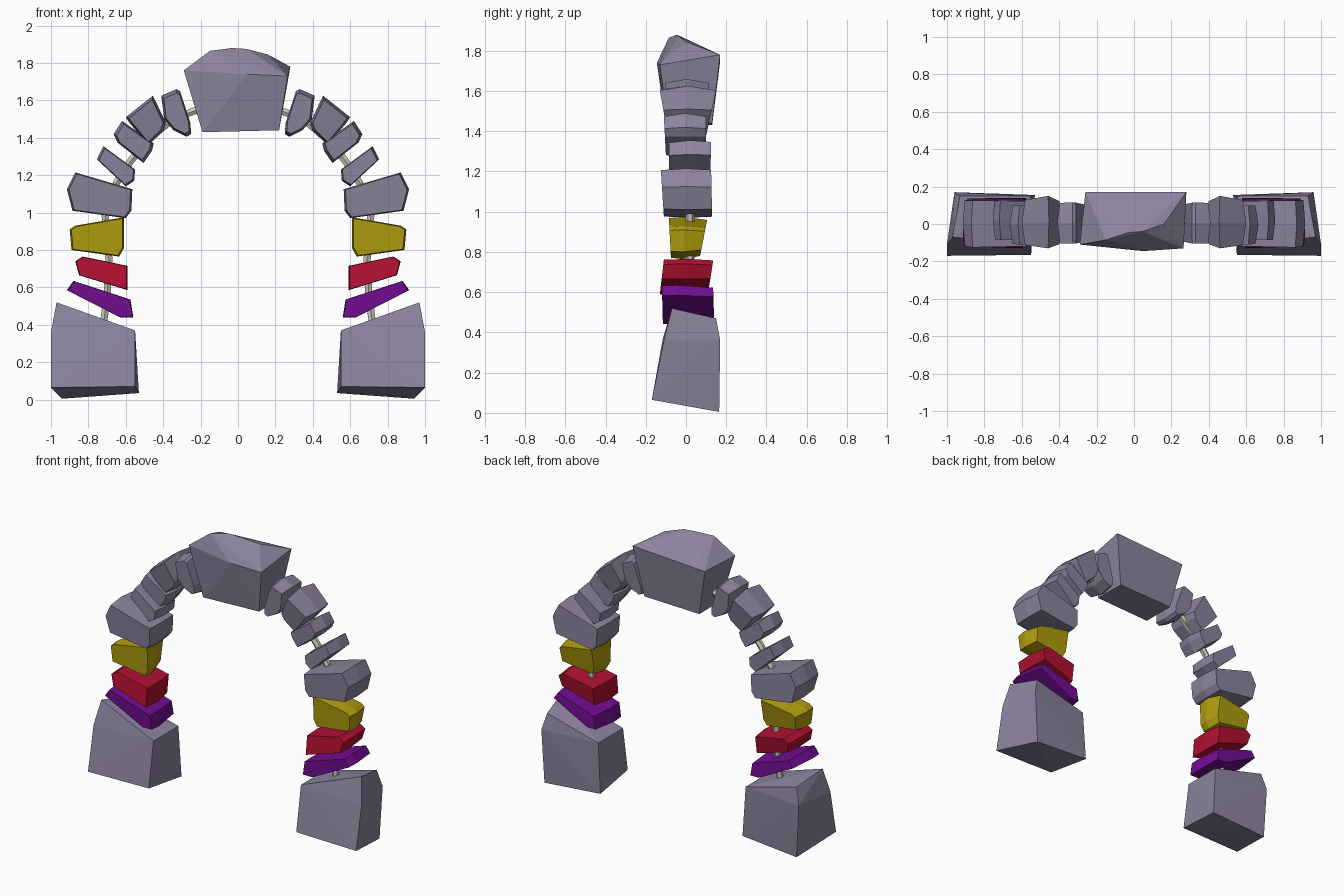
import bpy, bmesh, math


def material(name, rgb):
    m = bpy.data.materials.new(name)
    m.diffuse_color = (*rgb, 1)
    return m


STONE = material("grey_stone", (0.26, 0.23, 0.34))
YELLOW = material("yellow", (0.44, 0.34, 0.004))
RED = material("red", (0.44, 0.005, 0.03))
PURPLE = material("purple", (0.17, 0.004, 0.29))
CREAM = material("cream", (0.60, 0.58, 0.48))


def hull(name, mat, points, mirror=True):
    """Flat-faced convex rock around a few points, mirrored across x."""
    bm = bmesh.new()
    for p in points:
        bm.verts.new(p)
    res = bmesh.ops.convex_hull(bm, input=bm.verts[:])
    junk = {g for g in res["geom_interior"] + res["geom_unused"]
            if isinstance(g, bmesh.types.BMVert)}
    bmesh.ops.delete(bm, geom=list(junk), context='VERTS')
    bmesh.ops.dissolve_limit(bm, angle_limit=math.radians(2),
                             verts=bm.verts[:], edges=bm.edges[:])
    bmesh.ops.recalc_face_normals(bm, faces=bm.faces[:])
    me = bpy.data.meshes.new(name)
    bm.to_mesh(me)
    bm.free()
    me.materials.append(mat)
    ob = bpy.data.objects.new(name, me)
    bpy.context.collection.objects.link(ob)
    if mirror:
        mod = ob.modifiers.new("mirror", 'MIRROR')
        mod.use_clip = False
        mod.use_mirror_merge = False
    return ob


def stone(name, mat, profile, y_front, y_back, s_front=0.9, s_back=0.85, mid=0.4):
    """Front outline swept in depth, each end tapered; y_* = (bottom, top)."""
    cx = sum(p[0] for p in profile) / len(profile)
    cz = sum(p[1] for p in profile) / len(profile)
    lo = min(p[1] for p in profile)
    hi = max(p[1] for p in profile)
    pts = []
    for x, z in profile:
        t = (z - lo) / (hi - lo)
        yf = y_front[0] + (y_front[1] - y_front[0]) * t
        yb = y_back[0] + (y_back[1] - y_back[0]) * t
        for y, s in ((yf, s_front), (yf + (yb - yf) * mid, 1), (yb, s_back)):
            pts.append((cx + (x - cx) * s, y, cz + (z - cz) * s))
    return hull(name, mat, pts)


# Large foot blocks with a sloping top and slightly tilted underside
hull("foot_block", STONE, [
    (0.55, -0.165, 0.07), (1.0, -0.17, 0.065), (0.94, 0.165, 0.005), (0.53, 0.155, 0.035),
    (0.97, -0.07, 0.52), (0.55, -0.115, 0.37), (0.55, 0.15, 0.37), (0.93, 0.15, 0.47),
    (1.0, -0.11, 0.36), (0.96, 0.17, 0.36)])

# Coloured bands on each leg
stone("purple_stone", PURPLE,
      [(0.56, 0.44), (0.575, 0.535), (0.88, 0.635), (0.915, 0.585), (0.63, 0.44)],
      (-0.115, -0.12), (0.14, 0.135), 0.97, 0.88, 0.3)
stone("red_stone", RED,
      [(0.59, 0.585), (0.59, 0.715), (0.83, 0.765), (0.87, 0.74), (0.85, 0.665)],
      (-0.13, -0.11), (0.11, 0.135), 0.96, 0.9, 0.5)
stone("yellow_stone", YELLOW,
      [(0.61, 0.81), (0.61, 0.975), (0.87, 0.93), (0.90, 0.91), (0.89, 0.80), (0.635, 0.765)],
      (-0.075, -0.085), (0.07, 0.105), 0.94, 0.85, 0.4)

# Grey stones curving inward to the top
stone("shoulder_stone", STONE,
      [(0.565, 1.125), (0.57, 1.01), (0.60, 0.97), (0.885, 1.01), (0.915, 1.125), (0.87, 1.215)],
      (-0.11, -0.125), (0.13, 0.125), 0.94, 0.95, 0.5)
stone("wedge_stone", STONE,
      [(0.55, 1.23), (0.555, 1.17), (0.60, 1.14), (0.755, 1.285), (0.72, 1.355)],
      (-0.085, -0.085), (0.12, 0.125), 0.9, 0.93, 0.5)
stone("small_arch_stone", STONE,
      [(0.45, 1.37), (0.46, 1.33), (0.505, 1.265), (0.645, 1.375), (0.665, 1.42), (0.62, 1.49)],
      (-0.10, -0.11), (0.10, 0.10), 0.85, 0.85, 0.5)
stone("tall_arch_stone", STONE,
      [(0.385, 1.48), (0.40, 1.435), (0.48, 1.36), (0.58, 1.48), (0.60, 1.51), (0.455, 1.625)],
      (-0.09, -0.13), (0.10, 0.15), 0.85, 0.85, 0.5)
stone("top_arch_stone", STONE,
      [(0.25, 1.42), (0.255, 1.48), (0.31, 1.65), (0.33, 1.66), (0.41, 1.625),
       (0.395, 1.5), (0.345, 1.44), (0.275, 1.405)],
      (-0.09, -0.105), (0.10, 0.115), 0.85, 0.85, 0.5)

# Keystone
hull("keystone", STONE, [
    (-0.19, -0.10, 1.43), (0.22, -0.09, 1.44), (0.22, 0.13, 1.44), (-0.19, 0.13, 1.43),
    (-0.29, -0.11, 1.76), (0.265, -0.13, 1.73), (0.05, -0.145, 1.74),
    (-0.15, -0.085, 1.865), (-0.03, -0.045, 1.88), (0.045, -0.04, 1.875), (0.16, 0.0, 1.845),
    (0.28, 0.17, 1.78), (-0.26, 0.17, 1.75)], mirror=False)

# Thin cord threading the stones together
cu = bpy.data.curves.new("cord", 'CURVE')
cu.dimensions = '3D'
cu.bevel_depth = 0.022
cu.bevel_resolution = 1
cu.use_fill_caps = True
path = [(0.72, 0.40), (0.70, 0.55), (0.69, 0.75), (0.71, 0.98), (0.65, 1.16),
        (0.575, 1.275), (0.475, 1.395), (0.36, 1.49), (0.27, 1.53), (0.19, 1.56)]
for side in (1, -1):
    sp = cu.splines.new('POLY')
    sp.points.add(len(path) - 1)
    for p, (x, z) in zip(sp.points, path):
        p.co = (side * x, 0.02, z, 1)
    sp.use_smooth = False
cu.materials.append(CREAM)
bpy.context.collection.objects.link(bpy.data.objects.new("cord", cu))
